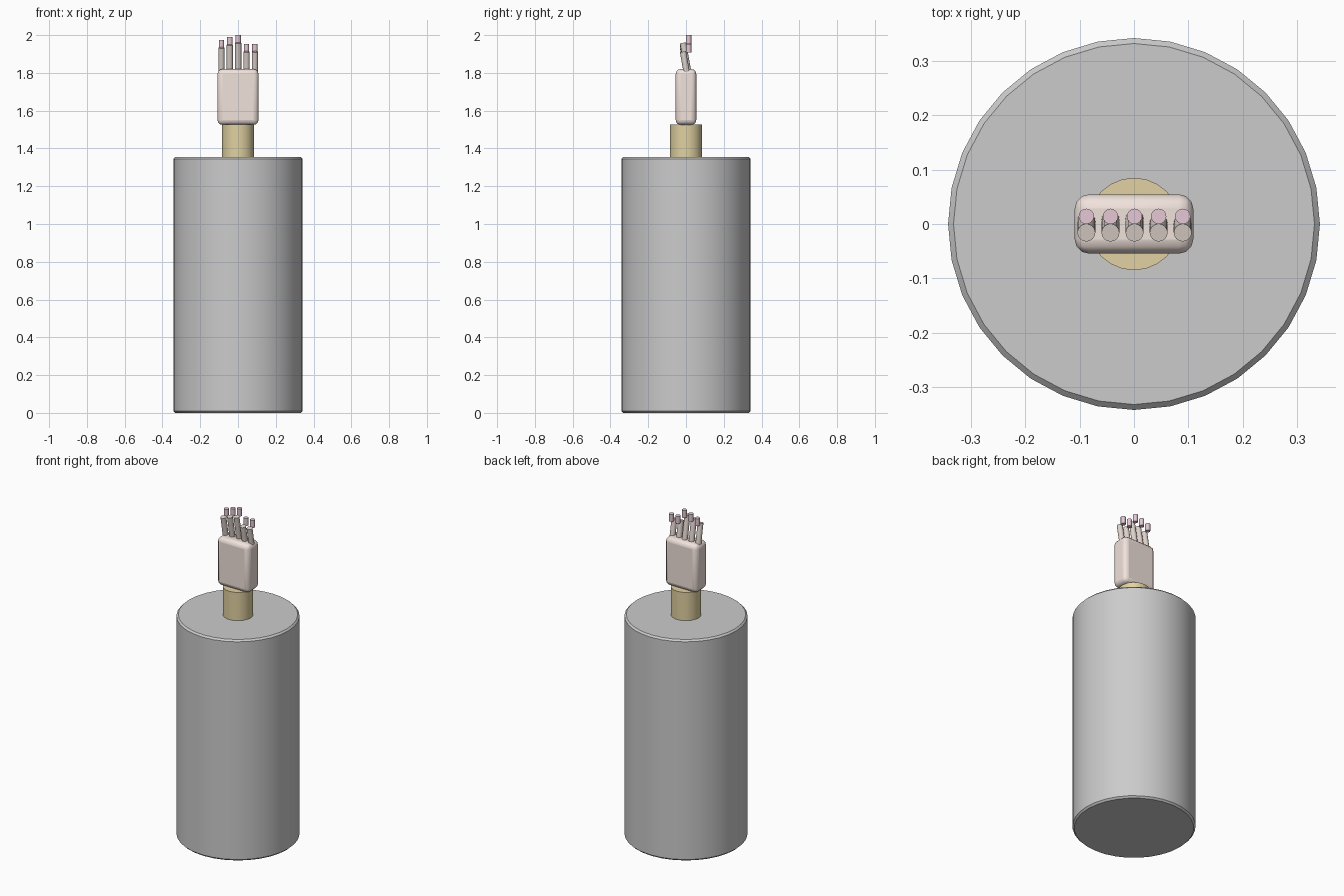
import bpy
from math import radians
from mathutils import Vector

if "Cube" in bpy.data.objects:
    bpy.data.objects.remove(bpy.data.objects["Cube"])


def material(name, rgb):
    mat = bpy.data.materials.new(name)
    mat.diffuse_color = (*rgb, 1)
    mat.use_nodes = True
    mat.node_tree.nodes["Principled BSDF"].inputs["Base Color"].default_value = mat.diffuse_color
    return mat


SKIN = material("skin", (0.88, 0.76, 0.71))
FINGER = material("finger_skin", (0.74, 0.65, 0.60))
NAIL = material("nail_pink", (0.78, 0.58, 0.66))
TAN = material("tan", (0.75, 0.64, 0.36))


def finish(ob, name, mat=None, bevel=0, segments=1):
    ob.name = name
    if mat:
        ob.data.materials.append(mat)
    if bevel:
        mod = ob.modifiers.new("bevel", 'BEVEL')
        mod.width = bevel
        mod.segments = segments
        mod.limit_method = 'ANGLE'
        mod.angle_limit = radians(40)
    bpy.ops.object.shade_smooth_by_angle(angle=radians(35))
    return ob


def rod(name, a, b, radius, sides, mat=None, bevel=0):
    """Cylinder running from point a to point b."""
    a, b = Vector(a), Vector(b)
    d = b - a
    bpy.ops.mesh.primitive_cylinder_add(
        vertices=sides, radius=radius, depth=d.length, location=(a + b) / 2,
        rotation=d.to_track_quat('Z', 'Y').to_euler())
    return finish(bpy.context.object, name, mat, bevel)


# Large pedestal and wrist
rod("pedestal", (0, 0, 0), (0, 0, 1.354), 0.342, 32, bevel=0.01)
rod("wrist", (0, 0, 1.34), (0, 0, 1.527), 0.085, 24, TAN)

# Rounded palm
bpy.ops.mesh.primitive_cube_add(size=1, location=(0, 0, 1.6725))
palm = bpy.context.object
palm.scale = (0.218, 0.109, 0.295)
bpy.ops.object.transform_apply(location=False, rotation=False, scale=True)
finish(palm, "palm", SKIN, 0.026, 3)

# Five fingers: a leaning lower joint and an upright tip set behind it
for i, top in enumerate((1.974, 1.989, 2.0, 1.953, 1.953)):
    x = (i - 2) * 0.0443 + 0.001
    joint = top - 0.041
    lean = 0.18
    rod(f"finger_{i + 1}", (x, -0.016 + lean * (joint - 1.79), 1.79),
        (x, -0.016, joint), 0.0165, 16, FINGER)
    rod(f"fingertip_{i + 1}", (x, 0.014, top - 0.045), (x, 0.014, top),
        0.0142, 16, NAIL)
